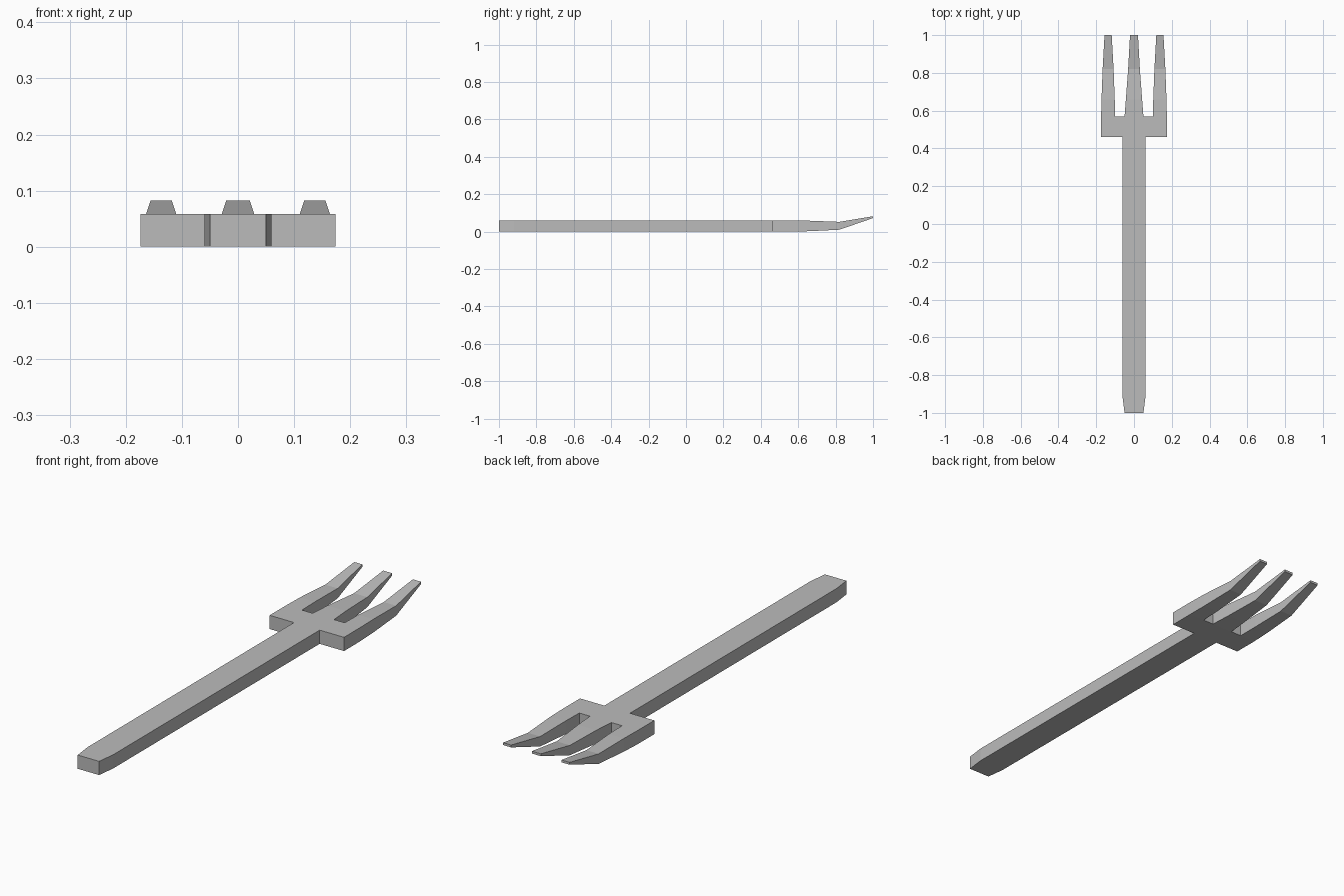
import bpy
import bmesh

cube = bpy.data.objects.get("Cube")
if cube:
    bpy.data.objects.remove(cube, do_unlink=True)

# One flat colour
metal = bpy.data.materials.new("grey metal")
metal.use_nodes = True
grey = (0.5, 0.5, 0.5, 1.0)
metal.diffuse_color = grey
metal.node_tree.nodes["Principled BSDF"].inputs["Base Color"].default_value = grey

# Side profile: y -> (bottom z, top z)
HEAD_BACK, HEAD_FRONT, TINE_MID, TINE_BEND, TIP = 0.46, 0.57, 0.66, 0.82, 1.0
PROFILE = {
    -1.0: (0, 0.058), -0.92: (0, 0.058),
    HEAD_BACK: (0, 0.058), HEAD_FRONT: (0, 0.058),
    TINE_MID: (0.002, 0.058), TINE_BEND: (0.01, 0.052), TIP: (0.072, 0.082),
}

bm = bmesh.new()


def strip(rows):
    """Solid strip through rows of (y, x values), open at its sides and ends."""
    grids = []
    for layer in (0, 1):
        grids.append([[bm.verts.new((x, y, PROFILE[y][layer])) for x in xs]
                      for y, xs in rows])
    for layer, grid in enumerate(grids):
        for a, b in zip(grid, grid[1:]):
            for i in range(len(a) - 1):
                quad = [a[i], a[i + 1], b[i + 1], b[i]]
                bm.faces.new(quad if layer else quad[::-1])


# Handle with a slightly tapered end
strip([(-1.0, (-0.05, 0.05)), (-0.92, (-0.06, 0.06)), (HEAD_BACK, (-0.06, 0.06))])

# Head plate, split where the handle and tines join it
strip([(HEAD_BACK, (-0.174, -0.1, -0.06, 0.06, 0.1, 0.174)),
       (HEAD_FRONT, (-0.174, -0.1, -0.05, 0.05, 0.1, 0.174))])

# Three tapered tines bending upward
SIDE_WIDTHS = (0.037, 0.035, 0.029, 0.019)
MIDDLE_WIDTHS = (0.05, 0.043, 0.031, 0.021)
for centre, widths in ((-0.137, SIDE_WIDTHS), (0, MIDDLE_WIDTHS), (0.137, SIDE_WIDTHS)):
    strip([(y, (centre - w, centre + w))
           for y, w in zip((HEAD_FRONT, TINE_MID, TINE_BEND, TIP), widths)])

# Weld the strips, then wall up the open outline between bottom and top
bmesh.ops.remove_doubles(bm, verts=bm.verts[:], dist=0.0005)
outline = [e for e in bm.edges if e.is_boundary]
top_of = {}
for v in bm.verts:
    key = (round(v.co.x, 3), round(v.co.y, 3))
    if key not in top_of or v.co.z > top_of[key].co.z:
        top_of[key] = v


def top(v):
    return top_of[(round(v.co.x, 3), round(v.co.y, 3))]


for e in outline:
    a, b = e.verts
    if top(a) is not a:
        bm.faces.new((a, b, top(b), top(a)))

bmesh.ops.recalc_face_normals(bm, faces=bm.faces[:])
mesh = bpy.data.meshes.new("fork")
bm.to_mesh(mesh)
bm.free()
mesh.materials.append(metal)
fork = bpy.data.objects.new("fork", mesh)
bpy.context.collection.objects.link(fork)
